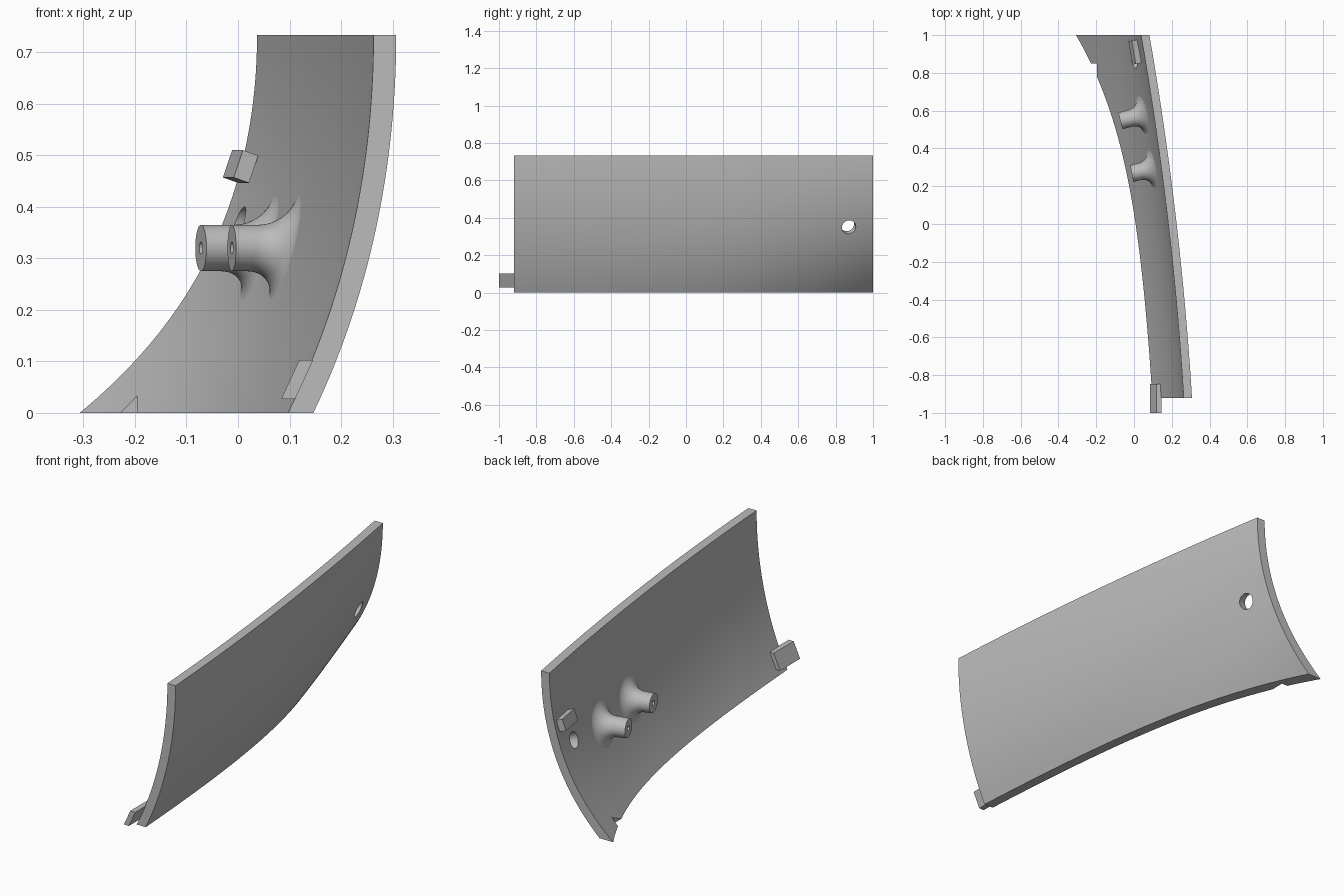
import bpy, bmesh, math
from mathutils import Matrix, Vector

cube = bpy.data.objects.get("Cube")
if cube:
    bpy.data.objects.remove(cube, do_unlink=True)

HEIGHT, Y_FRONT, Y_BACK, WALL = 0.733, -0.92, 1.0, 0.044

grey = bpy.data.materials.new("plain grey")
grey.use_nodes = True
grey.diffuse_color = (0.5, 0.5, 0.5, 1)
grey.node_tree.nodes["Principled BSDF"].inputs["Base Color"].default_value = (0.5, 0.5, 0.5, 1)


def inner_x(y, z):
    """Concave face of the panel: a swept curve that bends more to the back."""
    u = max(0.0, (y - Y_FRONT) / (Y_BACK - Y_FRONT))
    top = 0.263 - 0.226 * u + 0.107 * u * (1 - u)
    sag = 0.166 + 0.178 * u ** 4.4
    a = 0.9 - 0.19 * u
    t = (HEIGHT - z) / HEIGHT
    return top - sag * (a * t ** 2 + (1 - a) * t ** 4)


def slopes(y, z, e=0.001):
    return ((inner_x(y + e, z) - inner_x(y - e, z)) / (2 * e),
            (inner_x(y, z + e) - inner_x(y, z - e)) / (2 * e))


def outer_x(y, z):
    fy, fz = slopes(y, z)
    return inner_x(y, z) + WALL * math.sqrt(1 + fy * fy + fz * fz)


def finish(name, bm, smooth=True):
    bmesh.ops.recalc_face_normals(bm, faces=bm.faces)
    mesh = bpy.data.meshes.new(name)
    bm.to_mesh(mesh)
    bm.free()
    mesh.materials.append(grey)
    obj = bpy.data.objects.new(name, mesh)
    bpy.context.collection.objects.link(obj)
    if smooth:
        smooth_object(obj)
    return obj


def smooth_object(obj):
    bpy.ops.object.select_all(action='DESELECT')
    obj.select_set(True)
    bpy.context.view_layer.objects.active = obj
    bpy.ops.object.shade_smooth_by_angle(angle=math.radians(30))


def loft(bm, rings, closed_path=False):
    """Join closed rings of points with quads."""
    verts = [[bm.verts.new(p) for p in ring] for ring in rings]
    for a, b in zip(verts, verts[1:]):
        n = len(a)
        for i in range(n):
            j = (i + 1) % n
            bm.faces.new((a[i], a[j], b[j], b[i]))
    return verts


def block(name, matrix, size):
    bm = bmesh.new()
    bmesh.ops.create_cube(bm, size=1, matrix=matrix @ Matrix.Diagonal((*size, 1)))
    return finish(name, bm, smooth=False)


# Curved panel
NY, NZ = 56, 28
zs = [HEIGHT * j / NZ for j in range(NZ + 1)]
rings = []
for i in range(NY + 1):
    y = Y_FRONT + (Y_BACK - Y_FRONT) * i / NY
    rings.append([(inner_x(y, z), y, z) for z in zs] +
                 [(outer_x(y, z), y, z) for z in reversed(zs)])
bm = bmesh.new()
loops = loft(bm, rings)
for end in (loops[0], loops[-1]):
    for j in range(NZ):
        bm.faces.new((end[j], end[j + 1], end[-2 - j], end[-1 - j]))
panel = finish("curved_panel", bm, smooth=False)

# Cutters: round hole along the surface normal, and lower edge notch
hy, hz = 0.86, 0.362
fy, fz = slopes(hy, hz)
normal = Vector((1, -fy, -fz)).normalized()
bm = bmesh.new()
turn = normal.to_track_quat('Z', 'Y').to_matrix().to_4x4()
bmesh.ops.create_cone(bm, cap_ends=True, segments=40, radius1=0.038, radius2=0.038, depth=0.25,
                      matrix=Matrix.Translation((inner_x(hy, hz) + 0.02, hy + 0.006, hz - 0.005)) @ turn)
hole_cutter = finish("hole_cutter", bm, smooth=False)
notch_cutter = block("notch_cutter", Matrix.Translation((-0.296, 0.75, 0.0)), (0.2, 0.2, 0.3))

bpy.context.view_layer.objects.active = panel
for cutter in (hole_cutter, notch_cutter):
    mod = panel.modifiers.new(cutter.name, 'BOOLEAN')
    mod.operation = 'DIFFERENCE'
    mod.solver = 'EXACT'
    mod.object = cutter
    bpy.ops.object.modifier_apply(modifier=mod.name)
    bpy.data.objects.remove(cutter, do_unlink=True)
smooth_object(panel)


# Flared mounting posts with a screw hole
def post(name, y_base, tip_x, tip_y, lean):
    z0, r_tip, fillet, r_hole, seg = 0.32, 0.045, 0.066, 0.012, 48
    angles = [2 * math.pi * k / seg for k in range(seg)]
    axis = Vector((-1, -lean, 0)).normalized()
    side = Vector((-lean, 1, 0)).normalized()
    rings = []
    for s in range(15):
        q = math.pi / 2 * s / 14
        r = r_tip + fillet * (1 - math.sin(q))
        h = fillet * (1 - math.cos(q)) - 0.001
        ring = []
        for a in angles:
            y, z = y_base + r * math.cos(a), z0 + r * math.sin(a)
            ring.append((inner_x(y, z) - h, y - lean * h, z))
        rings.append(ring)
    tip = Vector((tip_x, tip_y, z0))
    for r, depth in ((r_tip, 0), (r_hole, 0), (r_hole, 0.07)):
        rings.append([tip - axis * depth + side * r * math.cos(a) + Vector((0, 0, r * math.sin(a)))
                      for a in angles])
    bm = bmesh.new()
    loops = loft(bm, rings)
    bm.faces.new(loops[-1])
    finish(name, bm)


post("rear_post", 0.576, -0.072, 0.546, 0.25)
post("front_post", 0.29, -0.012, 0.267, 0.19)

# Rear locating block, aligned with the panel surface
along = Vector((-0.17, 1, 0)).normalized()
up = Vector((0.35, 0, 1))
up = (up - along * up.dot(along)).normalized()
out = along.cross(up)
frame = Matrix((out, along, up)).transposed().to_4x4()
block("rear_block", Matrix.Translation((0.005, 0.91, 0.478)) @ frame, (0.032, 0.125, 0.056))

# Front tab: a leaning slab against the concave face
shear = Matrix.Identity(4)
shear[0][2] = 0.46
block("front_tab", Matrix.Translation((0.115, -0.923, 0.065)) @ shear, (0.027, 0.154, 0.076))
